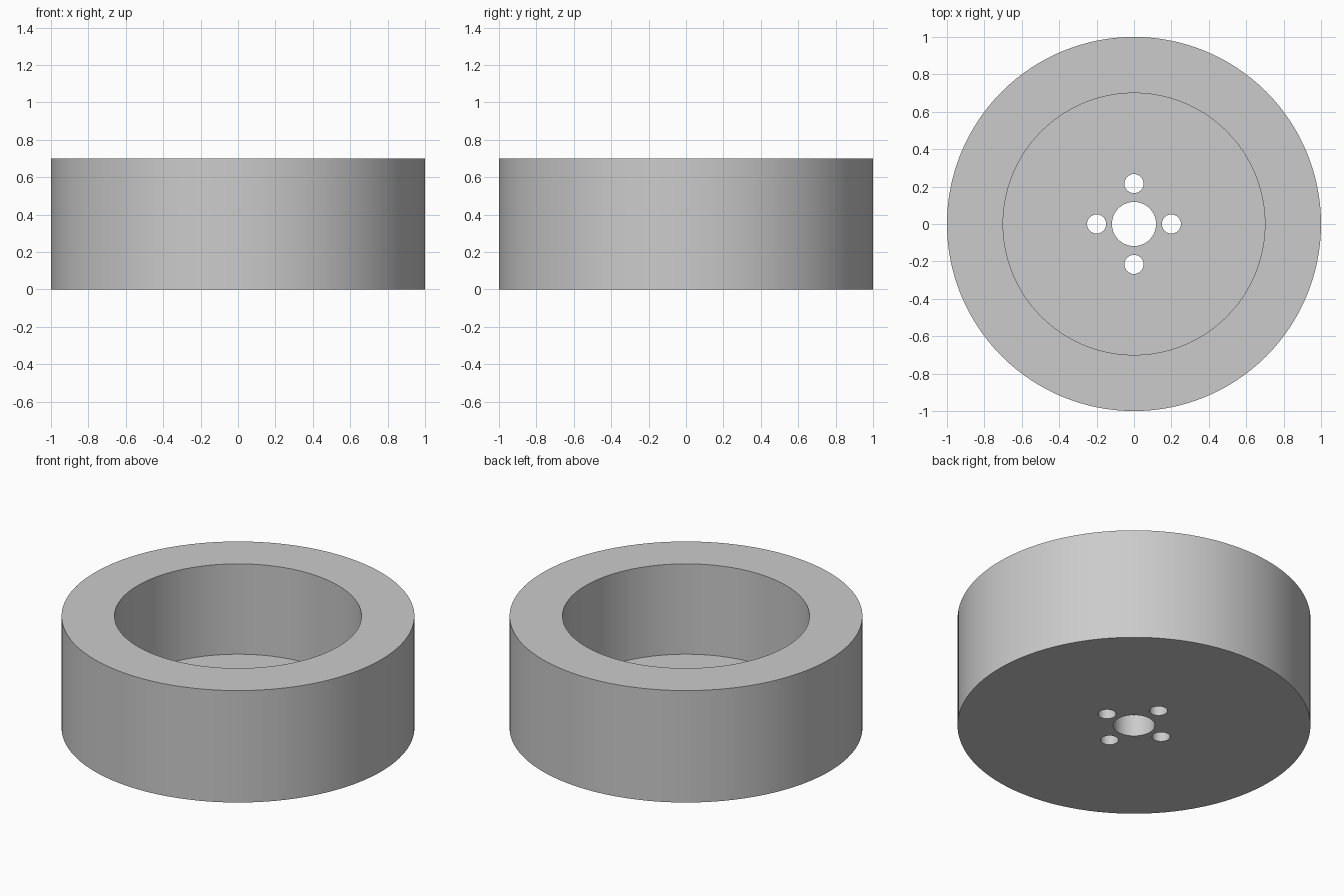
import bpy, math

cube = bpy.data.objects.get("Cube")
if cube:
    bpy.data.objects.remove(cube, do_unlink=True)

HEIGHT, FLOOR = 0.70, 0.135

grey = bpy.data.materials.new("plain_grey")
grey.use_nodes = True
colour = (0.6, 0.6, 0.6, 1)
grey.diffuse_color = colour
grey.node_tree.nodes["Principled BSDF"].inputs["Base Color"].default_value = colour


def cylinder(name, radius, z0, z1, x=0, y=0, sides=128):
    bpy.ops.mesh.primitive_cylinder_add(vertices=sides, radius=radius, depth=z1 - z0,
                                        location=(x, y, (z0 + z1) / 2))
    obj = bpy.context.object
    obj.name = name
    obj.data.materials.append(grey)
    return obj


# Solid drum
drum = cylinder("drum", 1, 0, HEIGHT)

# Cutters: open recess, centre bore and four bolt holes
cutters = [cylinder("recess_cutter", 0.70, FLOOR, HEIGHT + 0.2),
           cylinder("bore_cutter", 0.118, -0.2, FLOOR + 0.2, sides=64)]
for x, y in ((0.2, 0), (-0.2, 0), (0, 0.216), (0, -0.216)):
    cutters.append(cylinder("bolt_hole_cutter", 0.051, -0.2, FLOOR + 0.2, x, y, 48))

# Cut the drum, then drop the cutters
bpy.ops.object.select_all(action="DESELECT")
drum.select_set(True)
bpy.context.view_layer.objects.active = drum
for cutter in cutters:
    cut = drum.modifiers.new("cut", "BOOLEAN")
    cut.operation = "DIFFERENCE"
    cut.solver = "EXACT"
    cut.object = cutter
    bpy.ops.object.modifier_apply(modifier=cut.name)
    bpy.data.objects.remove(cutter, do_unlink=True)

# Smooth walls with crisp rims
bpy.ops.object.shade_smooth_by_angle(angle=math.radians(30))
